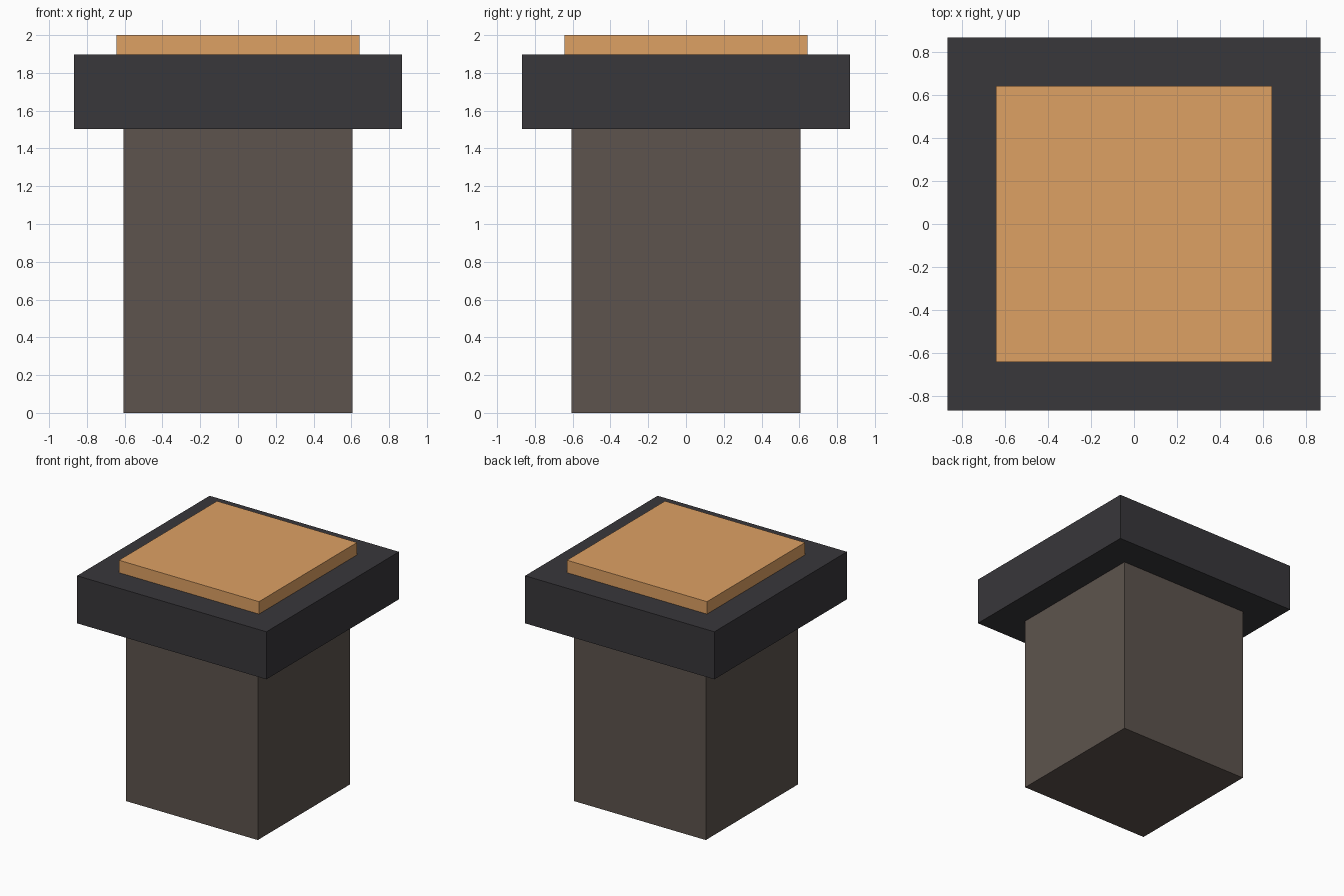
import bpy

if "Cube" in bpy.data.objects:
    bpy.data.objects.remove(bpy.data.objects["Cube"])


def material(name, rgb):
    mat = bpy.data.materials.new(name)
    mat.diffuse_color = (*rgb, 1.0)
    mat.use_nodes = True
    mat.node_tree.nodes["Principled BSDF"].inputs["Base Color"].default_value = mat.diffuse_color
    return mat


def block(name, half_width, z0, z1, mat):
    """Square block centred on the z axis between two heights."""
    bpy.ops.mesh.primitive_cube_add(size=1, location=(0, 0, (z0 + z1) / 2))
    obj = bpy.context.object
    obj.name = name
    obj.scale = (2 * half_width, 2 * half_width, z1 - z0)
    bpy.ops.object.transform_apply(location=False, rotation=False, scale=True)
    obj.data.materials.append(mat)
    return obj


# Post
block("post", 0.605, 0.0, 1.503, material("brown_grey", (0.11, 0.088, 0.075)))
# Wide cap slab
block("cap", 0.868, 1.503, 1.897, material("charcoal", (0.04, 0.038, 0.043)))
# Raised top plate
block("top_plate", 0.642, 1.897, 2.0, material("warm_orange", (0.73, 0.355, 0.127)))
